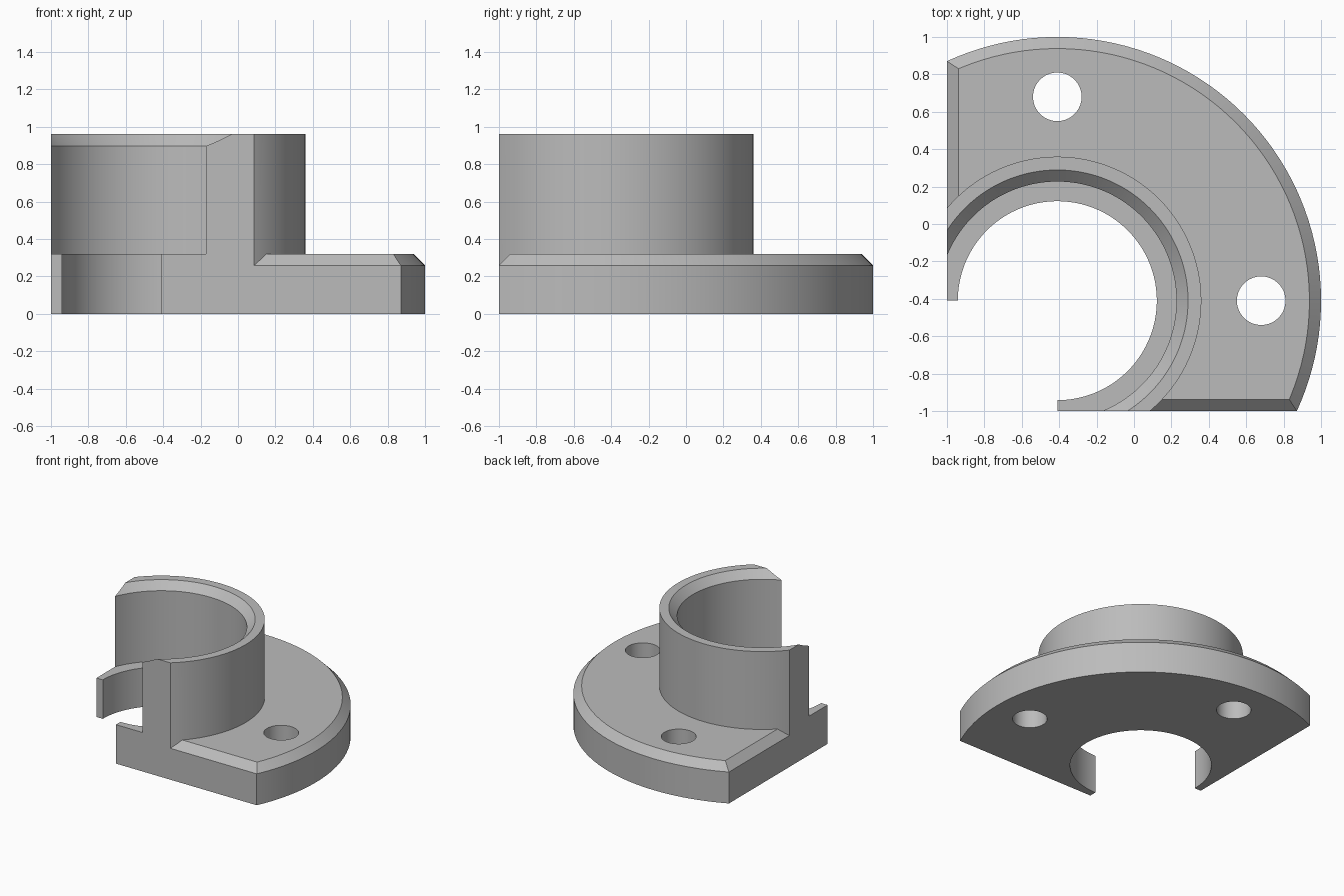
import bpy, bmesh, math

old = bpy.data.objects.get("Cube")
if old:
    bpy.data.objects.remove(old, do_unlink=True)

C = -0.41          # bore axis in x and y
H = 0.32           # flange thickness
TOP = 0.96         # collar height
BEVEL = 0.062      # edge chamfer
SIDES = 144

grey = bpy.data.materials.new("plain_grey")
grey.use_nodes = True
grey.diffuse_color = (0.5, 0.5, 0.5, 1)
grey.node_tree.nodes["Principled BSDF"].inputs["Base Color"].default_value = (0.5, 0.5, 0.5, 1)


def stack(name, profile, x, y, sides=SIDES, turn=0.0):
    """Closed solid made of stacked rings, profile is (radius, height) pairs."""
    bm = bmesh.new()
    rings = []
    for r, z in profile:
        angles = [turn + 2 * math.pi * i / sides for i in range(sides)]
        rings.append([bm.verts.new((x + r * math.cos(a), y + r * math.sin(a), z)) for a in angles])
    bm.faces.new(rings[0][::-1])
    bm.faces.new(rings[-1])
    for low, high in zip(rings, rings[1:]):
        for i in range(sides):
            j = (i + 1) % sides
            bm.faces.new((low[i], low[j], high[j], high[i]))
    mesh = bpy.data.meshes.new(name)
    bm.to_mesh(mesh)
    bm.free()
    mesh.materials.append(grey)
    obj = bpy.data.objects.new(name, mesh)
    bpy.context.collection.objects.link(obj)
    return obj


def block(name, profile, centre):
    """Square block, profile is (half width, height) pairs."""
    pts = [(h * math.sqrt(2), z) for h, z in profile]
    return stack(name, pts, centre, centre, 4, math.pi / 4)


def combine(obj, tool, operation):
    mod = obj.modifiers.new(operation.lower(), "BOOLEAN")
    mod.operation, mod.object, mod.solver = operation, tool, "EXACT"
    bpy.ops.object.select_all(action="DESELECT")
    bpy.context.view_layer.objects.active = obj
    obj.select_set(True)
    bpy.ops.object.modifier_apply(modifier=mod.name)
    bpy.data.objects.remove(tool, do_unlink=True)


# Flange: chamfered disc trimmed by a chamfered square
flange = stack("flanged_collar", [(1.41, 0), (1.41, H - BEVEL), (1.41 - BEVEL, H)], C, C)
trim = block("flange_trim", [(1.5, -0.2), (1.5, H - BEVEL), (1.5 - BEVEL - 0.2, H + 0.2)], 0.5)
combine(flange, trim, "INTERSECT")

# Collar: upright tube trimmed by the same two flat sides
collar = stack("collar", [(0.77, 0), (0.77, TOP)], C, C)
combine(collar, block("collar_trim", [(1.5, -0.2), (1.5, 1.5)], 0.5), "INTERSECT")
combine(flange, collar, "UNION")

# Stepped bore with a chamfered mouth
bore = stack("bore", [(0.532, -0.1), (0.532, H), (0.637, H), (0.637, TOP - BEVEL),
                      (0.637 + BEVEL, TOP), (0.737 + BEVEL, TOP + 0.1)], C, C)
combine(flange, bore, "DIFFERENCE")

# Bolt holes
for x, y in ((C, 0.68), (0.68, C)):
    combine(flange, stack("bolt_hole", [(0.13, -0.1), (0.13, 0.5)], x, y, 64), "DIFFERENCE")

# Open corner
combine(flange, block("open_corner", [(1, -0.5), (1, 1.5)], C - 1), "DIFFERENCE")

bpy.ops.object.select_all(action="DESELECT")
flange.select_set(True)
bpy.context.view_layer.objects.active = flange
bpy.ops.object.shade_smooth_by_angle(angle=math.radians(25))
